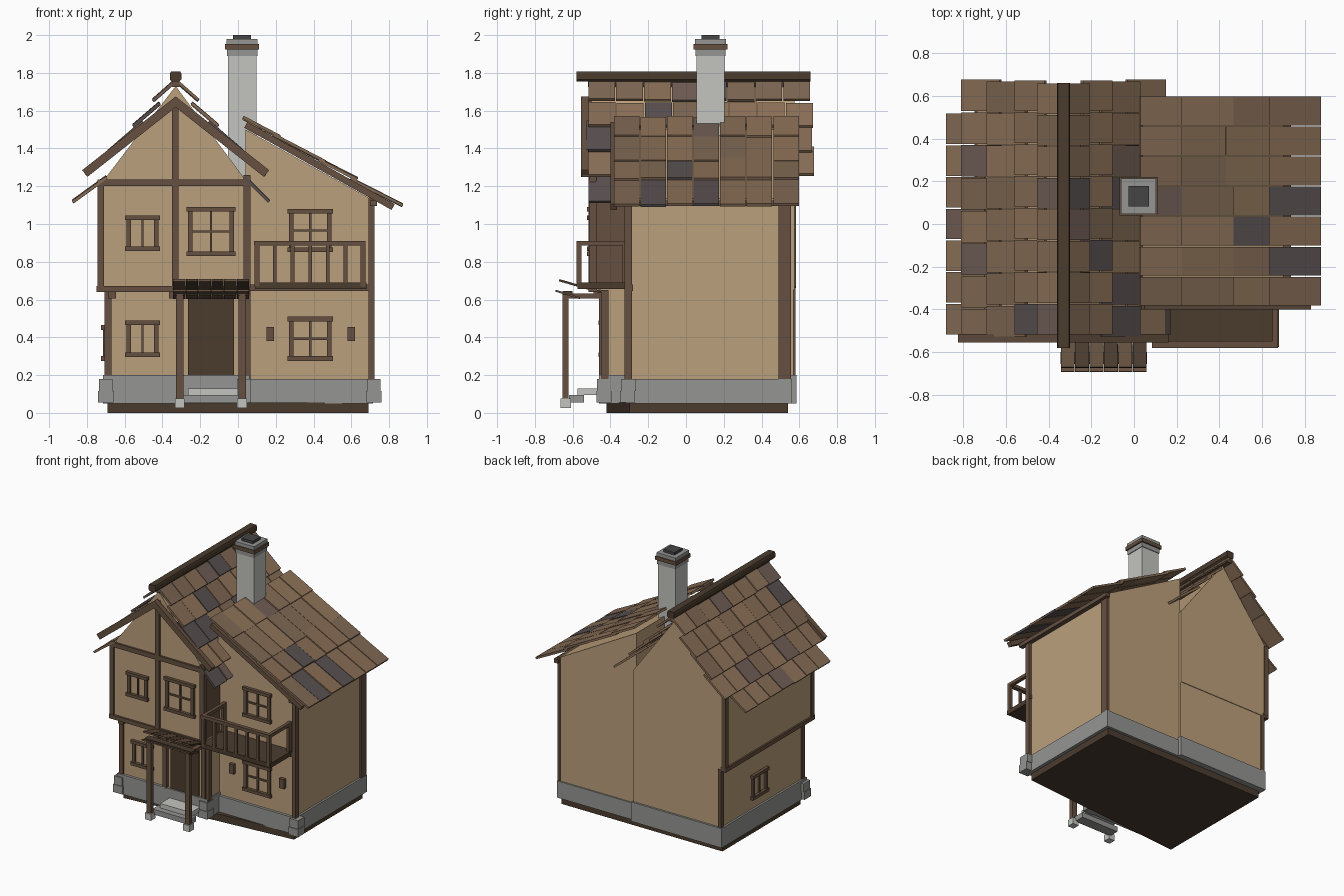
import bpy, random
from mathutils import Vector

if "Cube" in bpy.data.objects:
    bpy.data.objects.remove(bpy.data.objects["Cube"])

random.seed(4)

def material(name, r, g, b):
    m = bpy.data.materials.new(name)
    m.diffuse_color = (r, g, b, 1)
    m.use_nodes = True
    m.node_tree.nodes["Principled BSDF"].inputs["Base Color"].default_value = m.diffuse_color
    return m

PLASTER = material("plaster", 0.50, 0.35, 0.20)
WOOD = material("wood", 0.13, 0.08, 0.05)
DARK = material("dark_wood", 0.07, 0.045, 0.028)
STONE = material("stone", 0.30, 0.30, 0.29)
PALE = material("pale_stone", 0.55, 0.55, 0.52)
SOOT = material("soot", 0.06, 0.06, 0.06)
TILES = [material("tile_%d" % i, *c) for i, c in enumerate(
    [(0.24, 0.15, 0.09), (0.27, 0.17, 0.10), (0.21, 0.135, 0.085), (0.16, 0.11, 0.09), (0.10, 0.08, 0.08)])]

def prism(name, profile, a, b, mat, axis="y"):
    """Extrude a closed profile from a to b along an axis."""
    def place(p, t):
        u, v = p
        return {"x": (t, u, v), "y": (u, t, v), "z": (u, v, t)}[axis]
    n = len(profile)
    verts = [place(p, a) for p in profile] + [place(p, b) for p in profile]
    faces = [tuple(range(n)), tuple(range(2 * n - 1, n - 1, -1))]
    faces += [(i, i + n, (i + 1) % n + n, (i + 1) % n) for i in range(n)]
    me = bpy.data.meshes.new(name)
    me.from_pydata(verts, [], faces)
    import bmesh
    bm = bmesh.new()
    bm.from_mesh(me)
    bmesh.ops.recalc_face_normals(bm, faces=bm.faces)
    bm.to_mesh(me)
    bm.free()
    me.materials.append(mat)
    ob = bpy.data.objects.new(name, me)
    bpy.context.collection.objects.link(ob)
    return ob

def box(name, x0, x1, y0, y1, z0, z1, mat):
    return prism(name, [(x0, y0), (x1, y0), (x1, y1), (x0, y1)], z0, z1, mat, "z")

def plank(name, p, q, thick, a, b, mat, axis="y"):
    """Slanted board from p to q, its upper side on the line."""
    p, q = Vector(p), Vector(q)
    d = (q - p).normalized()
    n = Vector((-d.y, d.x))
    if n.y > 0:
        n = -n
    n *= thick
    return prism(name, [tuple(p), tuple(q), tuple(q + n), tuple(p + n)], a, b, mat, axis)

# ---- base and foundations
prism("base", [(-.69, -.42), (.69, -.30), (.69, .54), (-.69, .54)], 0, .055, DARK, "z")
box("foundation_left", -.715, .06, -.46, .585, .05, .2, STONE)
box("foundation_right", .05, .715, -.32, .56, .05, .18, STONE)
for x, y in ((-.70, -.435), (.03, -.435), (.72, -.31)):
    box("quoin_low", x - .04, x + .04, y - .04, y + .04, .055, .115, STONE)
    box("quoin_top", x - .035, x + .035, y - .035, y + .045, .115, .18, STONE)

# ---- plaster walls
box("wall_left_lower", -.70, .05, -.44, .57, .1, .66, PLASTER)
prism("wall_left_upper", [(-.735, .65), (.05, .65), (.05, 1.22), (-.33, 1.73), (-.72, 1.22), (-.735, 1.2)],
      -.5, .575, PLASTER)
prism("wall_right", [(.04, .1), (.70, .1), (.70, 1.135), (.04, 1.50)], -.30, .55, PLASTER)
box("side_panel", .045, .055, -.5, -.3, .67, 1.15, WOOD)

# ---- timber framing
box("belt_front", -.745, .06, -.515, -.47, .64, .672, WOOD)
box("belt_left", -.748, -.70, -.51, .58, .64, .672, WOOD)
box("belt_right_wing", .05, .72, -.32, -.28, .645, .68, WOOD)
box("gable_tie_beam", -.72, .07, -.515, -.48, 1.2, 1.236, WOOD)
box("gable_king_post", -.35, -.315, -.515, -.48, .67, 1.66, WOOD)
box("post_upper_left", -.745, -.71, -.512, -.475, .66, 1.235, WOOD)
box("post_upper_right", .03, .065, -.512, -.475, .66, 1.26, WOOD)
box("post_lower_left", -.707, -.67, -.45, -.41, .18, .65, WOOD)
box("post_lower_right", .01, .065, -.45, -.41, .18, .65, WOOD)
box("post_right_front", .69, .722, -.325, -.285, .18, 1.14, WOOD)
box("post_right_back", .69, .712, .49, .556, .18, 1.14, WOOD)
box("post_left_back_lower", -.708, -.68, .545, .58, .19, .65, WOOD)
box("post_left_back_upper", -.745, -.71, .545, .582, .66, 1.22, WOOD)
for x in (-.665, -.345, .02):
    box("jetty_bracket", x - .02, x + .02, -.49, -.43, .605, .645, WOOD)

# ---- windows: stiles, rails and glazing bars
def window(name, c0, c1, z0, z1, face, bar=False, axis="y"):
    def piece(part, a, b, c, d, depth):
        lo, hi = face - depth, face + .01
        if axis == "y":
            box(name + part, a, b, lo, hi, c, d, WOOD)
        else:
            box(name + part, lo, hi, a, b, c, d, WOOD)
    m = (c0 + c1) / 2
    piece("_left_stile", c0, c0 + .024, z0, z1, .016)
    piece("_right_stile", c1 - .024, c1, z0, z1, .016)
    piece("_sill", c0 - .008, c1 + .008, z0 - .004, z0 + .02, .024)
    piece("_head", c0 - .008, c1 + .008, z1 - .02, z1 + .004, .024)
    piece("_mullion", m - .006, m + .006, z0, z1, .01)
    if bar:
        piece("_bar", c0, c1, (z0 + z1) / 2 - .006, (z0 + z1) / 2 + .006, .01)

window("window_lower_left", -.59, -.42, .30, .485, -.44)
window("window_upper_left", -.59, -.42, .86, 1.04, -.50)
window("window_upper_middle", -.265, -.02, .835, 1.085, -.50, True)
window("window_upper_right", .27, .495, .855, 1.075, -.30, True)
window("window_lower_right", .27, .495, .28, .505, -.30, True)
window("window_side", .02, .20, .28, .46, -.70, axis="x")
for x in (.17, .60):
    box("wall_block", x - .02, x + .02, -.325, -.295, .38, .455, WOOD)

# ---- door, steps and porch
box("door", -.265, -.02, -.45, -.43, .2, .615, DARK)
box("upper_step", -.265, 0, -.575, -.43, .095, .13, PALE)
box("lower_step", -.30, .02, -.62, -.54, .055, .095, STONE)
for x in (-.308, .022):
    box("porch_foot", x - .026, x + .026, -.665, -.61, .025, .075, PALE)
    box("porch_post", x - .02, x + .02, -.655, -.622, .07, .62, WOOD)
    box("porch_side_beam", x - .018, x + .018, -.655, -.44, .605, .632, WOOD)
    box("door_post", x - .018, x + .018, -.46, -.435, .19, .61, WOOD)
box("porch_front_beam", -.345, .06, -.655, -.60, .625, .645, DARK)
for i in range(6):
    x = -.343 + i * .0675
    plank("porch_slat_low", (-.69, .652), (-.56, .612), .01, x, x + .065, WOOD, "x")
    plank("porch_slat_high", (-.67, .708), (-.45, .645), .012, x, x + .064, DARK if i % 2 else WOOD, "x")

# ---- balcony
box("balcony_floor", .09, .68, -.575, -.30, .655, .69, DARK)
box("balcony_rail", .085, .675, -.58, -.548, .885, .91, WOOD)
for x in (.10, .662):
    box("balcony_side_rail", x - .013, x + .013, -.56, -.30, .885, .91, WOOD)
    box("balcony_post", x - .013, x + .013, -.58, -.553, .67, .90, WOOD)
    box("balcony_end_post", x - .01, x + .01, -.335, -.30, .67, .90, WOOD)
for i in range(5):
    x = .195 + i * .0935
    box("baluster", x - .01, x + .01, -.575, -.557, .68, .89, WOOD)

# ---- roof tiles
def tile_row(name, low, high, y0, y1, count):
    w = (y1 - y0) / count
    for i in range(count):
        s = random.uniform(-.004, .004)
        mat = random.choices(TILES, (5, 5, 5, 2, 2))[0]
        plank(name, (low[0], low[1] + s), (high[0], high[1] + s), .016,
              y0 + i * w + .003, y0 + (i + 1) * w - .003, mat)

RIDGE = -.33
# distance from ridge and height of the lower edge, then of the upper edge, and y range
gable_rows = [(.55, 1.125, .37, 1.255, -.52, .52, 7), (.48, 1.265, .30, 1.41, -.55, .68, 8),
              (.36, 1.39, .18, 1.545, -.53, .67, 8), (.23, 1.525, .09, 1.645, -.52, .675, 8),
              (.125, 1.66, .0, 1.77, -.52, .66, 8)]
for d0, z0, d1, z1, y0, y1, n in gable_rows:
    for side in (-1, 1):
        d = min(d0, .50) if side == 1 else d0
        tile_row("gable_tile", (RIDGE + side * d, z0), (RIDGE + side * d1, z1), y0, y1, n)
wing_rows = [(.875, 1.105, .60, 1.245), (.635, 1.245, .43, 1.35), (.465, 1.335, .19, 1.478), (.225, 1.468, .03, 1.57)]
for x0, z0, x1, z1 in wing_rows:
    tile_row("wing_tile", (x0, z0), (x1, z1), -.385, .60, 7)

# ---- ridge beam and barge boards
prism("ridge_beam", [(-.36, 1.765), (-.35, 1.755), (-.31, 1.755), (-.30, 1.765), (-.30, 1.795),
                     (-.305, 1.808), (-.355, 1.808), (-.36, 1.795)], -.58, .66, DARK)
box("ridge_under_beam", -.35, -.31, -.52, .65, 1.725, 1.757, WOOD)
for side in (-1, 1):
    plank("gable_barge_board", (RIDGE + side * .495, 1.285), (RIDGE, 1.675), .045, -.555, -.515, WOOD)
plank("wing_barge_board", (.83, 1.105), (.05, 1.54), .035, -.40, -.365, WOOD)
box("wing_eaves_board", .70, .735, -.38, .57, 1.095, 1.125, WOOD)

# ---- chimney, square layers
for name, r, z0, z1, mat in (("chimney_stack", .075, 1.25, 1.895, PALE), ("chimney_collar", .08, 1.89, 1.925, STONE),
                             ("chimney_band", .09, 1.925, 1.953, WOOD), ("chimney_cap", .082, 1.953, 1.98, STONE),
                             ("chimney_flue", .048, 1.975, 2.0, SOOT)):
    box(name, .022 - r, .022 + r, .13 - r, .13 + r, z0, z1, mat)
